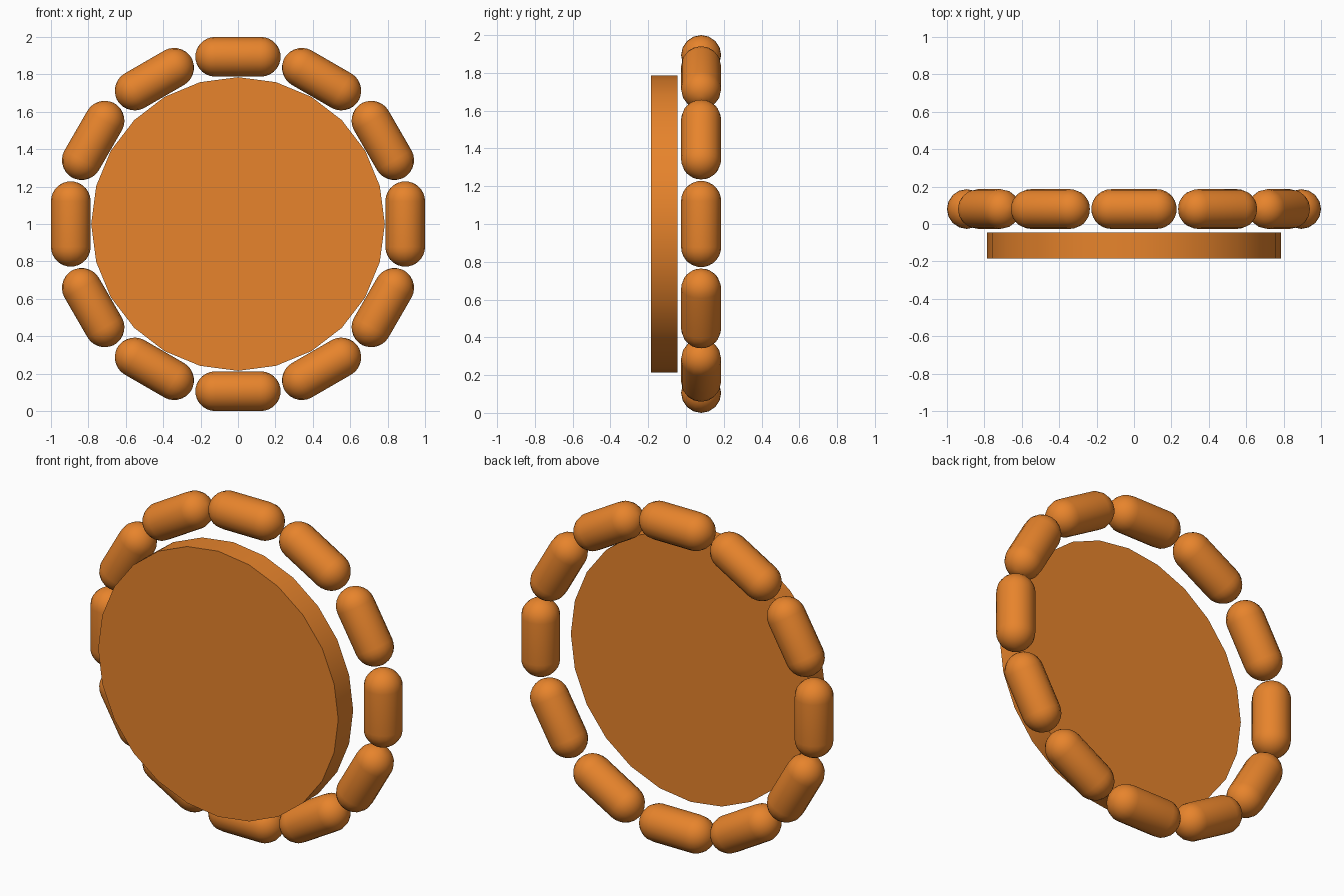
import bpy, bmesh
from math import sin, cos, pi, radians
from mathutils import Matrix

if "Cube" in bpy.data.objects:
    bpy.data.objects.remove(bpy.data.objects["Cube"])

mat = bpy.data.materials.new("orange")
mat.diffuse_color = (0.80, 0.23, 0.025, 1)
mat.use_nodes = True
mat.node_tree.nodes["Principled BSDF"].inputs["Base Color"].default_value = mat.diffuse_color


def finish(bm, name):
    bmesh.ops.recalc_face_normals(bm, faces=bm.faces)
    me = bpy.data.meshes.new(name)
    bm.to_mesh(me)
    bm.free()
    ob = bpy.data.objects.new(name, me)
    bpy.context.collection.objects.link(ob)
    me.materials.append(mat)
    bpy.ops.object.select_all(action='DESELECT')
    ob.select_set(True)
    bpy.context.view_layer.objects.active = ob
    bpy.ops.object.shade_smooth_by_angle(angle=radians(35))
    return ob


# Round-ended segment lying along x, lathed from a half profile
def segment(name, half=0.228, r=0.106, sides=16, steps=6):
    straight = half - r
    arc = [(straight + r * sin(a), r * cos(a))
           for a in [i * radians(80) / steps for i in range(steps + 1)]]
    arc.append((half, 0.008))
    profile = [(-x, rad) for x, rad in reversed(arc)] + arc
    bm = bmesh.new()
    rings = [[bm.verts.new((x, rad * sin(2 * pi * k / sides), rad * cos(2 * pi * k / sides)))
              for k in range(sides)] for x, rad in profile]
    for a, b in zip(rings, rings[1:]):
        for k in range(sides):
            n = (k + 1) % sides
            bm.faces.new((a[k], a[n], b[n], b[k]))
    bm.faces.new(rings[0])
    bm.faces.new(rings[-1])
    return finish(bm, name)


# Ring of twelve segments
first = segment("ring_segment_01")
for i in range(12):
    ob = first
    if i:
        ob = bpy.data.objects.new(f"ring_segment_{i + 1:02d}", first.data)
        bpy.context.collection.objects.link(ob)
    ob.matrix_world = (Matrix.Translation((0, 0.08, 1))
                       @ Matrix.Rotation(i * pi / 6, 4, 'Y')
                       @ Matrix.Translation((0, 0, 0.894)))

# Flat disc in front of the ring
bm = bmesh.new()
bmesh.ops.create_cone(bm, cap_ends=True, segments=24, radius1=0.785, radius2=0.785, depth=0.14)
bmesh.ops.transform(bm, verts=bm.verts,
                    matrix=Matrix.Translation((0, -0.115, 1)) @ Matrix.Rotation(pi / 2, 4, 'X'))
finish(bm, "front_disc")
